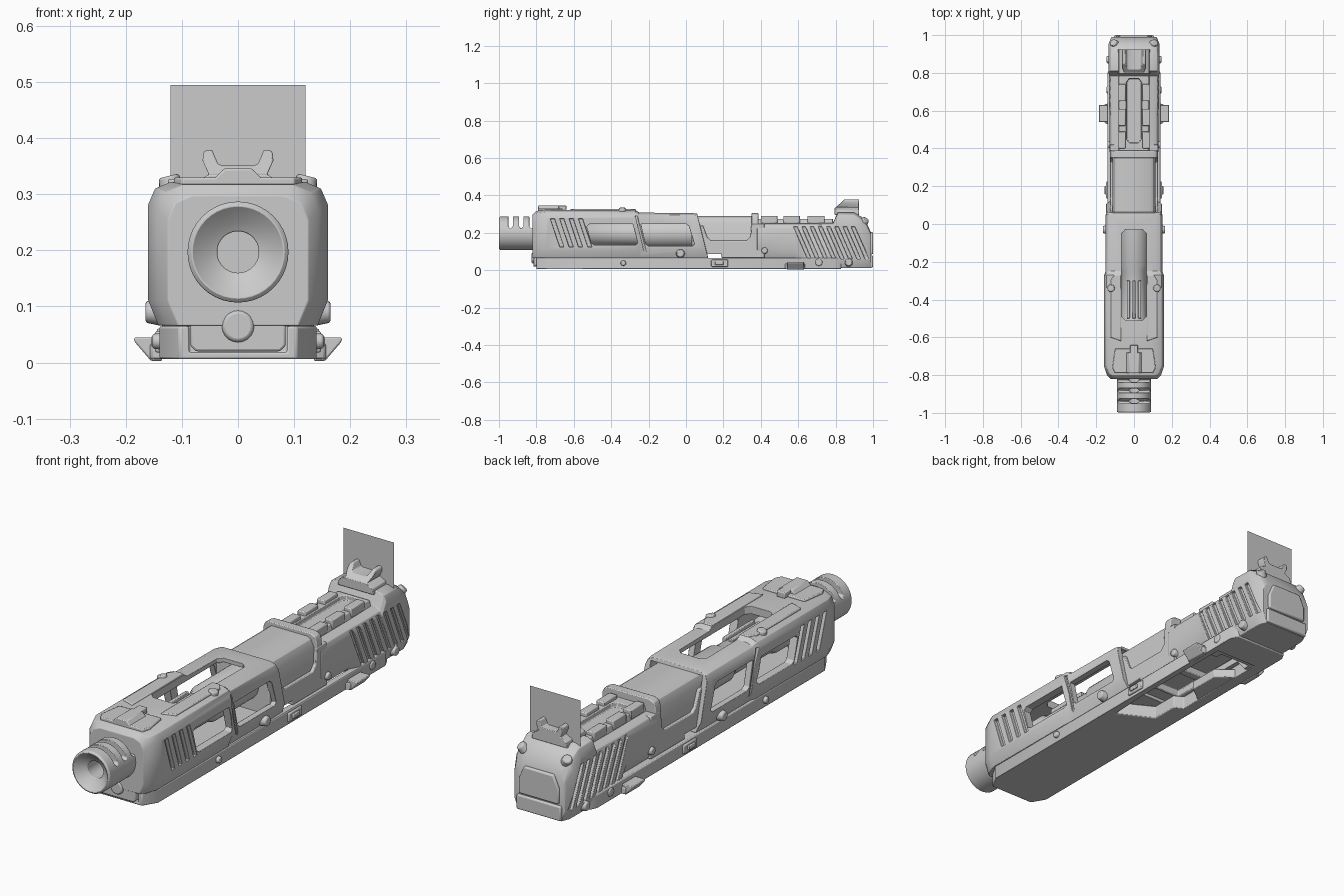
import bpy, bmesh, math
from mathutils import Matrix, Vector

if "Cube" in bpy.data.objects:
    bpy.data.objects.remove(bpy.data.objects["Cube"])

def make(name, bm):
    bmesh.ops.recalc_face_normals(bm, faces=bm.faces)
    me = bpy.data.meshes.new(name)
    bm.to_mesh(me); bm.free()
    o = bpy.data.objects.new(name, me)
    bpy.context.collection.objects.link(o)
    return o

def activate(o):
    bpy.ops.object.select_all(action='DESELECT')
    o.select_set(True)
    bpy.context.view_layer.objects.active = o

def finish(o, bevel=0.004):
    activate(o)
    if bevel:
        m = o.modifiers.new("bevel", 'BEVEL')
        m.width, m.segments, m.limit_method, m.angle_limit = bevel, 2, 'ANGLE', math.radians(35)
    bpy.ops.object.shade_smooth_by_angle(angle=math.radians(32))
    return o

def extrude(name, pts, axis, a, b):
    """Extrude a 2D outline along an axis: x->(y,z), y->(x,z), z->(x,y)."""
    put = {'x': lambda p, t: (t, p[0], p[1]), 'y': lambda p, t: (p[0], t, p[1]),
           'z': lambda p, t: (p[0], p[1], t)}[axis]
    bm = bmesh.new()
    A = [bm.verts.new(put(p, a)) for p in pts]
    B = [bm.verts.new(put(p, b)) for p in pts]
    bm.faces.new(A); bm.faces.new(B)
    for i in range(len(pts)):
        j = (i + 1) % len(pts)
        bm.faces.new((A[i], A[j], B[j], B[i]))
    return make(name, bm)

def box(name, x0, x1, y0, y1, z0, z1):
    return extrude(name, [(x0, y0), (x1, y0), (x1, y1), (x0, y1)], 'z', z0, z1)

def loft(name, stations):
    """Skin chamfered sections: (y, half width, top, bottom, chamfer, slope)."""
    bm, rings = bmesh.new(), []
    for y, w, zt, zb, c, sl in stations:
        h = [(w - .018, zb), (w, zb + .045), (w, zt - c), (w - c * .3, zt - c * .3), (w - c, zt)]
        ring = h + [(-x, z) for x, z in reversed(h)]
        rings.append([bm.verts.new((x, y + sl * (z - .2), z)) for x, z in ring])
    for r, s in zip(rings, rings[1:]):
        for i in range(len(r)):
            j = (i + 1) % len(r)
            bm.faces.new((r[i], r[j], s[j], s[i]))
    bm.faces.new(rings[0]); bm.faces.new(rings[-1])
    return make(name, bm)

def lathe(name, prof, z, n=40):
    """Spin a closed (radius, y) outline about the bore line."""
    bm = bmesh.new()
    rings = [[bm.verts.new((r * math.cos(t), y, z + r * math.sin(t))) for r, y in prof]
             for t in (2 * math.pi * k / n for k in range(n))]
    for k in range(n):
        a, b = rings[k], rings[(k + 1) % n]
        for i in range(len(prof)):
            j = (i + 1) % len(prof)
            bm.faces.new((a[i], a[j], b[j], b[i]))
    return make(name, bm)

def button(name, loc, d, r=.024, depth=.03):
    """Round screw head centred on loc, pointing along d."""
    bm = bmesh.new()
    rot = Vector((0, 0, 1)).rotation_difference(Vector(d)).to_matrix().to_4x4()
    bmesh.ops.create_cone(bm, cap_ends=True, segments=20, radius1=r, radius2=r * .75, depth=depth,
                          matrix=Matrix.Translation(loc) @ rot)
    return finish(make(name, bm))

def cut(o, cutters):
    for c in cutters:
        activate(o)
        m = o.modifiers.new("cut", 'BOOLEAN')
        m.operation, m.solver, m.object = 'DIFFERENCE', 'EXACT', c
        c.hide_render = True
        bpy.ops.object.modifier_apply(modifier=m.name)
        bpy.data.objects.remove(c)

def grooves(tops, z1, z0, lean, wide, x0):
    """Slanted grip grooves on both sides."""
    return [extrude("cutter", [(y, z1), (y + wide, z1), (y + wide + lean, z0), (y + lean, z0)], 'x', s * x0, s * .3)
            for y in tops for s in (1, -1)]

# front slide shell: windows, top opening, grip grooves
front = loft("front_slide", [(-.82, .125, .298, .066, .045, 0), (-.80, .143, .317, .066, .045, 0),
                             (-.75, .16, .322, .066, .04, 0), (-.27, .158, .322, .066, .04, 0),
                             (-.25, .15, .308, .066, .035, 0), (.04, .15, .305, .066, .035, 0),
                             (.085, .147, .302, .066, .035, -.25)])
cut(front, [box("cutter", -.122, .122, -.765, .2, .085, .288),
            extrude("cutter", [(-.53, .235), (-.515, .247), (-.285, .247), (-.258, .145), (-.27, .135), (-.49, .135), (-.505, .145)], 'x', -.3, .3),
            extrude("cutter", [(-.24, .247), (.0, .247), (.015, .235), (.045, .14), (.035, .13), (-.2, .13), (-.215, .14)], 'x', -.3, .3),
            extrude("cutter", [(-.065, -.49), (-.045, -.51), (.045, -.51), (.065, -.49), (.065, -.05), (.045, -.03), (-.045, -.03), (-.065, -.05)], 'z', .25, .5)]
    + grooves([-.725, -.675, -.625, -.575], .275, .125, .05, .022, .143)
    # shallow slanted step between the windows
    + grooves([-.272], .29, .09, .05, .012, .143))
finish(front)

# barrel with ribs seen through the top opening
R = .197
finish(lathe("barrel", [(.037, -.8), (.078, -.8), (.078, -.55), (.066, -.53), (.066, -.25), (.078, -.22), (.078, .1), (.037, .1)], R), 0)
for x in (-.03, 0, .03):
    finish(box("barrel_rib", x - .008, x + .008, -.5, -.3, .24, .272), .003)

# muzzle brake with top vents
brake = lathe("muzzle_brake", [(.037, -.965), (.055, -.975), (.082, -1), (.09, -.993), (.09, -.76), (.037, -.76)], R)
cut(brake, [extrude("cutter", [(y, .4), (y + .024, .4), (y + .024, .235), (y + .012, .222), (y, .235)], 'x', -.2, .2)
            for y in (-.95, -.893, -.838)])
finish(brake, .003)

# nose block with guide rod
finish(extrude("nose_block", [(-.085, .03), (-.075, .02), (.075, .02), (.085, .03), (.085, .1), (-.085, .1)], 'y', -.816, -.7))
button("guide_rod", (0, -.81, .065), (0, -1, 0), .035, .03)

# ejection port area
finish(extrude("port_hood", [(-.115, .1), (.115, .1), (.115, .25), (.1, .28), (.085, .289), (-.085, .289), (-.1, .28), (-.115, .25)], 'y', .03, .365), .006)
lower = extrude("port_sill", [(.03, .066), (.42, .066), (.42, .25), (.35, .25), (.345, .18), (.325, .158), (.135, .158), (.115, .175), (.09, .24), (.03, .24)], 'x', -.128, .128)
cut(lower, [box("cutter", -.3, .3, .075, .19, .05, .086), box("cutter", -.075, .075, .2, .5, 0, .095)])
finish(lower)
finish(loft("port_collar", [(.35, .127, .305, .066, .03, 0), (.388, .127, .305, .066, .03, 0)]))

# rear slide with slanted grip grooves
rear = loft("rear_slide", [(.38, .13, .25, .066, .03, 0), (.585, .13, .25, .066, .03, 0), (.63, .132, .25, .012, .03, 0),
                           (.785, .133, .252, .012, .03, 0), (.81, .135, .308, .012, .035, 0), (.90, .135, .308, .012, .04, 0),
                           (.955, .134, .275, .012, .05, 0), (.99, .12, .20, .012, .03, 0)])
cut(rear, [box("cutter", -.075, .075, .3, .66, -.1, .095)]
    + grooves([.575 + .044 * i for i in range(8)], .232, .06, .075, .02, .121))
finish(rear, .003)

# back plate, split in two
finish(extrude("back_plate_upper", [(-.095, .085), (.095, .085), (.095, .15), (.07, .205), (-.07, .205), (-.095, .15)], 'y', .95, 1.0), .006)
finish(extrude("back_plate_lower", [(-.105, .015), (.105, .015), (.105, .078), (-.105, .078)], 'y', .95, 1.0), .006)

# top mounting rail
rail = extrude("top_rail", [(-.085, .24), (.085, .24), (.075, .275), (-.075, .275)], 'y', .385, .785)
cut(rail, [extrude("cutter", [(-.04, .45), (-.025, .43), (.025, .43), (.04, .45), (.04, .75), (.025, .77), (-.025, .77), (-.04, .75)], 'z', .255, .4)])
finish(rail)
for s in (1, -1):
    for y in (.40, .52, .65):
        finish(box("rail_lug", s * .045, s * .083, y, y + .09, .25, .291))

# rear sight and its plane
half = [(.085, .295), (.08, .32), (.052, .335), (.063, .36), (.062, .374), (.057, .379), (.046, .379), (.036, .355), (.028, .351)]
sight = extrude("rear_sight", half + [(-x, z) for x, z in reversed(half)], 'y', .795, .925)
cut(sight, [extrude("cutter", [(.76, .335), (.80, .335), (.855, .385), (.855, .42), (.76, .42)], 'x', -.2, .2)])
finish(sight, .003)
bm = bmesh.new()
bm.faces.new([bm.verts.new(v) for v in ((-.12, .885, .255), (.12, .885, .255), (.12, .885, .495), (-.12, .885, .495))])
make("sight_plane", bm)

# front sight
finish(extrude("front_sight_base", [(-.1, -.79), (.1, -.79), (.115, -.76), (.1, -.66), (-.1, -.66), (-.115, -.76)], 'z', .30, .33))
finish(extrude("front_sight", [(-.05, .32), (.05, .32), (.025, .346), (-.025, .346)], 'y', -.79, -.68))
finish(box("front_sight_blade", -.02, .02, -.76, -.64, .32, .346))

# lower frame with side rails
frame = extrude("frame", [(-.105, -.80), (.105, -.80), (.14, -.74), (.14, .80), (.125, .83), (-.125, .83), (-.14, .80), (-.14, -.74)], 'z', .006, .065)
cut(frame, [extrude("cutter", [(-.05, .08), (.1, .0), (.112, .2), (.112, .68), (-.09, .68), (-.09, .22), (-.05, .2)], 'z', -.1, .2),
            box("cutter", -.087, .087, -.9, -.69, .018, .2)])
finish(frame)
finish(extrude("frame_bridge", [(-.1, .3), (-.02, .36), (-.02, .5), (-.1, .56)], 'z', .01, .05))

for s in (1, -1):
    # thumb catches, tapered outward
    finish(extrude("thumb_catch", [(s * .12, .52), (s * .155, .535), (s * .16, .55), (s * .16, .62), (s * .155, .635), (s * .12, .64)], 'z', .006, .035))
    finish(extrude("thumb_catch_wing", [(s * .135, .045), (s * .185, .045), (s * .185, .038), (s * .155, .003), (s * .135, .003)], 'y', .54, .63), .003)
    # locking tab and side buttons
    finish(box("locking_tab", s * .12, s * .148, .135, .225, .018, .056))
    finish(box("locking_tab_pin", s * .12, s * .155, .155, .2, .028, .047), .003)
    for y, z, x, r in ((-.03, .09, .15, .025), (-.335, .038, .138, .017), (.42, .105, .126, .02),
                       (.71, .042, .13, .024), (.87, .042, .13, .024)):
        button("side_screw", (s * x, y, z), (s, 0, 0), r)
    button("top_screw", (s * .12, -.34, .318), (s * .25, 0, 1), .024)
    button("rear_screw", (s * .105, .955, .262), (s * .5, .5, .8), .024)
    # raised lips beside the top opening
    finish(extrude("top_lip", [(s * .068, -.62), (s * .125, -.6), (s * .125, -.30), (s * .105, -.27), (s * .068, -.27)], 'z', .30, .327))
